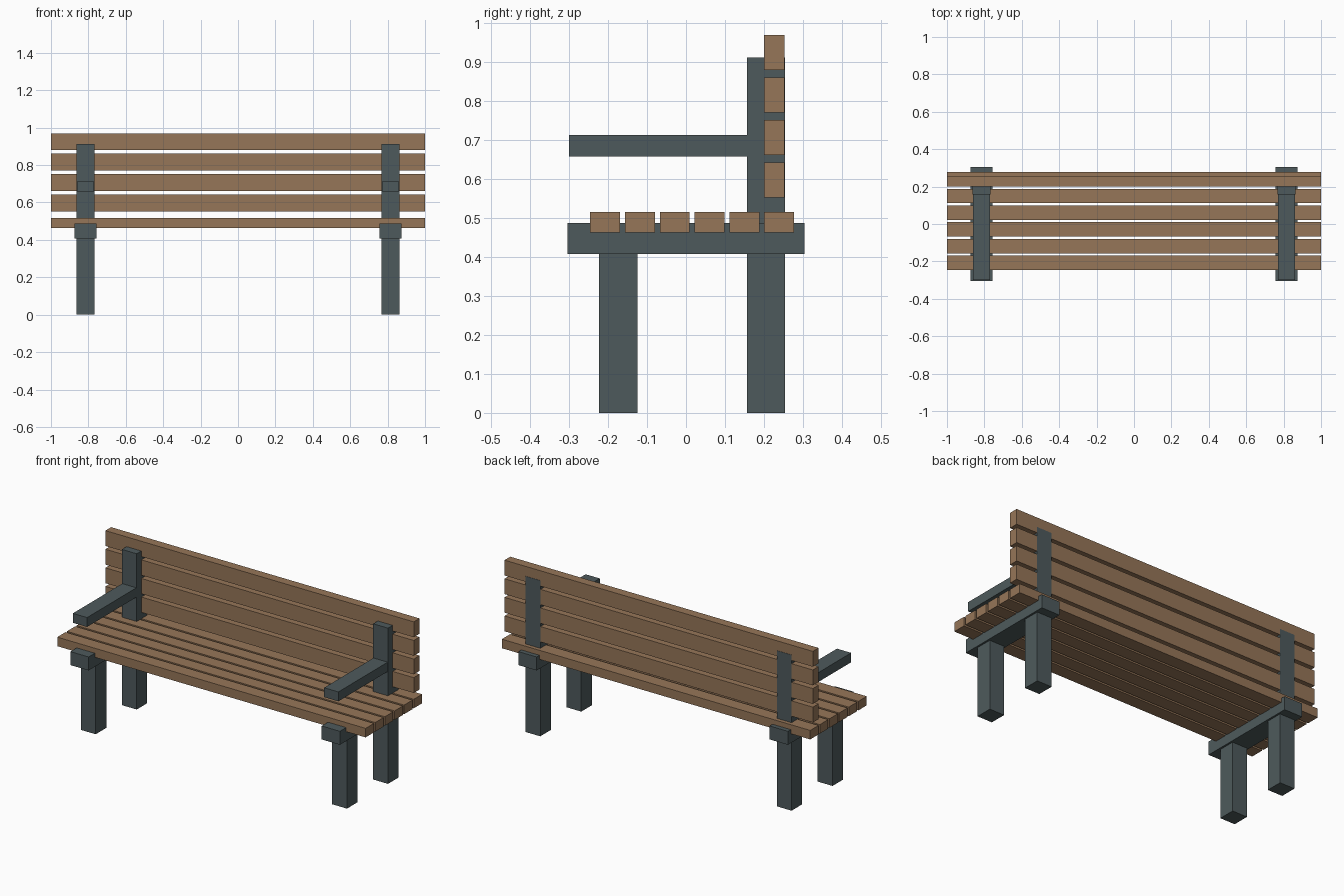
import bpy

cube = bpy.data.objects.get("Cube")
if cube:
    bpy.data.objects.remove(cube, do_unlink=True)


def make_material(name, rgb):
    mat = bpy.data.materials.new(name)
    mat.use_nodes = True
    mat.diffuse_color = (*rgb, 1)
    bsdf = next(n for n in mat.node_tree.nodes if n.type == "BSDF_PRINCIPLED")
    bsdf.inputs["Base Color"].default_value = (*rgb, 1)
    return mat


wood = make_material("brown wood", (0.305, 0.181, 0.098))
metal = make_material("dark slate metal", (0.076, 0.102, 0.107))


def box(name, mat, x, y, z):
    """Box spanning the given (low, high) range on each axis."""
    spans = (x, y, z)
    bpy.ops.mesh.primitive_cube_add(size=1, location=[(a + b) / 2 for a, b in spans])
    obj = bpy.context.object
    obj.name = name
    obj.scale = [b - a for a, b in spans]
    bpy.ops.object.transform_apply(location=False, rotation=False, scale=True)
    obj.data.materials.append(mat)
    return obj


# Seat slats, front to back
for i in range(6):
    y = -0.246 + i * 0.0893
    box(f"seat_slat_{i + 1}", wood, (-1, 1), (y, y + 0.077), (0.463, 0.516))

# Backrest slats, bottom to top
for i in range(4):
    z = 0.553 + i * 0.109
    box(f"back_slat_{i + 1}", wood, (-1, 1), (0.2, 0.253), (z, z + 0.09))

# Two side frames: legs, seat bearer, back post and armrest
for side, sign in (("left", 1), ("right", -1)):
    def span(half_width):
        return (sign * 0.815 - half_width, sign * 0.815 + half_width)

    box(f"{side}_front_leg", metal, span(0.048), (-0.223, -0.125), (0, 0.41))
    box(f"{side}_back_post", metal, span(0.048), (0.157, 0.2545), (0, 0.913))
    box(f"{side}_seat_bearer", metal, span(0.059), (-0.304, 0.304), (0.408, 0.487))
    box(f"{side}_armrest", metal, span(0.046), (-0.3, 0.16), (0.658, 0.713))
